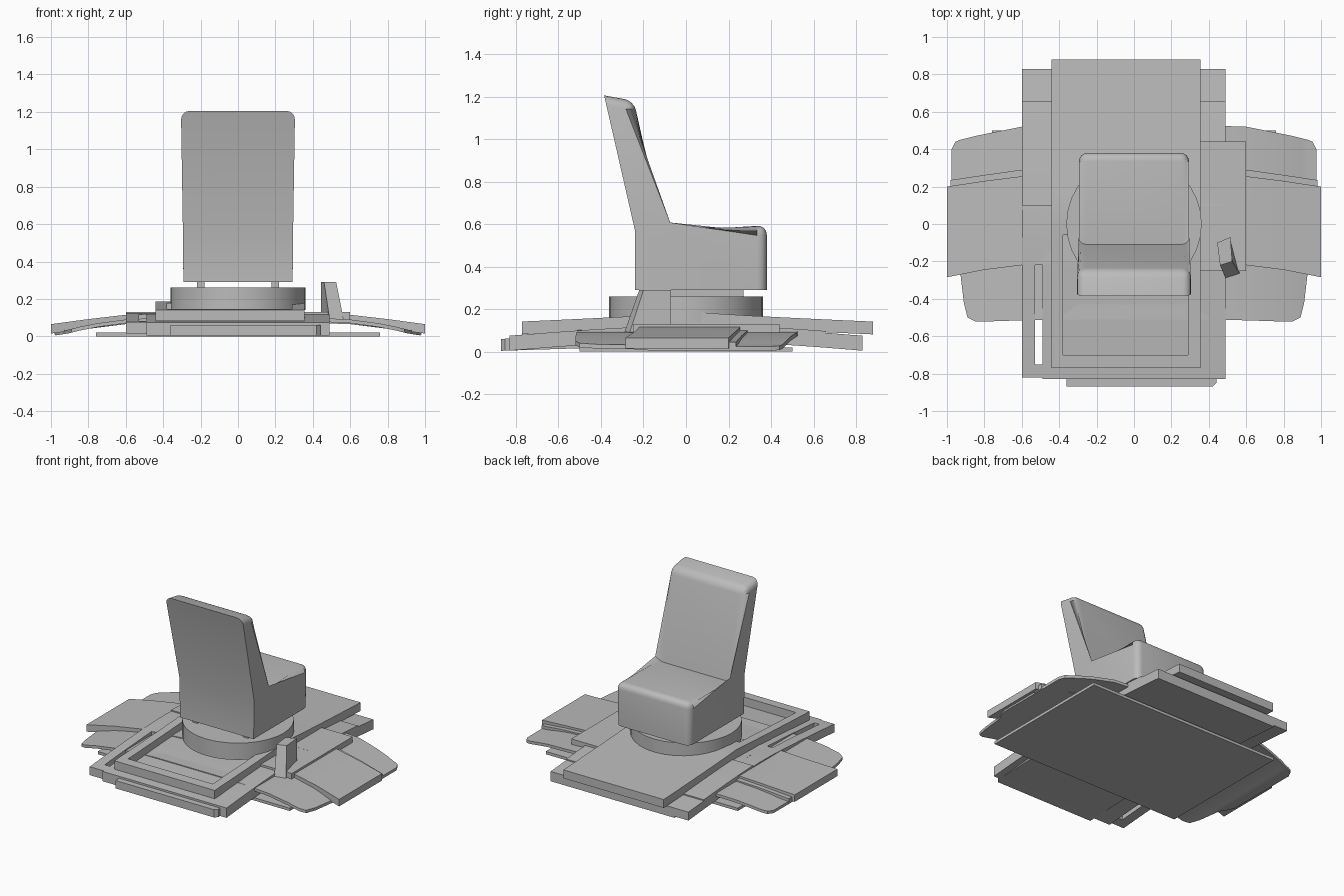
import bpy, bmesh, math

cube = bpy.data.objects.get("Cube")
if cube:
    bpy.data.objects.remove(cube, do_unlink=True)

grey = bpy.data.materials.new("plain grey")
grey.use_nodes = True
grey.diffuse_color = (0.5, 0.5, 0.5, 1)
grey.node_tree.nodes["Principled BSDF"].inputs["Base Color"].default_value = (0.5, 0.5, 0.5, 1)


def finish(name, bm, smooth=False):
    bmesh.ops.recalc_face_normals(bm, faces=bm.faces)
    mesh = bpy.data.meshes.new(name)
    bm.to_mesh(mesh)
    bm.free()
    obj = bpy.data.objects.new(name, mesh)
    bpy.context.collection.objects.link(obj)
    mesh.materials.append(grey)
    if smooth:
        bpy.ops.object.select_all(action='DESELECT')
        obj.select_set(True)
        bpy.context.view_layer.objects.active = obj
        bpy.ops.object.shade_smooth_by_angle(angle=math.radians(35))
    return obj


def slab(name, stations, thick, along_y=False):
    """Loft a bent plate through (position, low edge, high edge, top height)."""
    bm = bmesh.new()
    rings = []
    for t, lo, hi, top in stations:
        corners = [(lo, top - thick), (hi, top - thick), (hi, top), (lo, top)]
        rings.append([bm.verts.new((w, t, z) if along_y else (t, w, z)) for w, z in corners])
    for a, b in zip(rings, rings[1:]):
        for i in range(4):
            j = (i + 1) % 4
            bm.faces.new((a[i], a[j], b[j], b[i]))
    bm.faces.new(rings[0])
    bm.faces.new(rings[-1])
    return finish(name, bm, True)


def bent_plate(name, x0, x1, y0, y1, height, thick, steps=8):
    ys = [y0 + (y1 - y0) * i / steps for i in range(steps + 1)]
    return slab(name, [(y, x0, x1, height(y)) for y in ys], thick, True)


def box(name, x0, x1, y0, y1, z0, z1):
    return slab(name, [(x0, y0, y1, z1), (x1, y0, y1, z1)], z1 - z0)


def mirrored(half):
    """Half stations run from the centre outward on +x."""
    return [(-x, a, b, z) for x, a, b, z in reversed(half)] + half


# Flat base and the wide bowed wings
box("base_plate", -0.76, 0.76, -0.5, 0.5, 0.0, 0.02)
slab("lower_wing", mirrored([
    (0.3, -0.51, 0.53, 0.105), (0.6, -0.515, 0.52, 0.09), (0.75, -0.52, 0.49, 0.07),
    (0.85, -0.52, 0.47, 0.05), (0.89, -0.5, 0.46, 0.04), (0.91, -0.42, 0.455, 0.035),
    (0.93, -0.25, 0.45, 0.032), (0.955, -0.2, 0.44, 0.028), (0.975, -0.15, 0.4, 0.025)]), 0.02)
slab("upper_wing", mirrored([
    (0.3, -0.2, 0.27, 0.125), (0.6, -0.22, 0.255, 0.115), (0.8, -0.245, 0.23, 0.092),
    (1.0, -0.285, 0.2, 0.065)]), 0.05)
# Thin sloping lip along the rear of the upper wing
slab("wing_lip", mirrored([
    (0.3, 0.2, 0.31, 0.115), (0.6, 0.2, 0.29, 0.1), (0.8, 0.18, 0.262, 0.075),
    (0.98, 0.16, 0.235, 0.045)]), 0.035)


# Lower deck: an arched plate with a slot beside its right rail
def deck_height(y):
    return 0.125 - 0.05 * (abs(y) / 0.83) ** 1.4


def top_height(y):
    return 0.187 - 0.045 * (abs(y - 0.05) / 0.82) ** 0.8


bent_plate("lower_deck", -0.49, 0.49, -0.83, 0.83, deck_height, 0.07)
bent_plate("deck_rail", -0.6, -0.53, -0.82, -0.22, deck_height, 0.06)
bent_plate("deck_rail_front", -0.53, -0.49, -0.82, -0.75, deck_height, 0.06, 1)
bent_plate("deck_rail_rear", -0.6, -0.49, -0.22, 0.83, deck_height, 0.06)
bent_plate("deck_step", -0.6, 0.49, 0.1, 0.655, lambda y: deck_height(y) + 0.008, 0.03)
box("side_plate", 0.35, 0.6, -0.25, 0.44, 0.09, 0.13)

# Front tongue with small chamfered corners
slab("front_tongue", [(-0.87, -0.36, 0.42, 0.06), (-0.85, -0.36, 0.44, 0.061),
                      (-0.4, -0.36, 0.44, 0.075)], 0.056, True)

# Upper deck: solid rear and an open front frame
bent_plate("upper_deck", -0.44, 0.355, -0.06, 0.88, top_height, 0.06)
for name, x0, x1 in (("frame_right_rail", -0.44, -0.38), ("frame_left_rail", 0.29, 0.355)):
    bent_plate(name, x0, x1, -0.77, -0.06, top_height, 0.06)
bent_plate("frame_front_rail", -0.38, 0.29, -0.77, -0.7, top_height, 0.06, 1)

# Swivel drum and the rails under the seat
bm = bmesh.new()
bmesh.ops.create_cone(bm, cap_ends=True, segments=32, radius1=0.362, radius2=0.362, depth=0.12)
bmesh.ops.translate(bm, verts=bm.verts, vec=(0, 0, 0.2))
finish("swivel_drum", bm, True)
for side, name in ((-1, "right_seat_rail"), (1, "left_seat_rail")):
    box(name, side * 0.2 - 0.02, side * 0.2 + 0.02, -0.2, 0.27, 0.25, 0.3)

# Lever: a tapered, slightly turned block
bm = bmesh.new()
low = [(0.445, -0.10), (0.515, -0.07), (0.565, -0.265), (0.49, -0.29)]
high = [(0.445, -0.10), (0.515, -0.07), (0.525, -0.2), (0.46, -0.22)]
a = [bm.verts.new((x, y, 0.09)) for x, y in low]
b = [bm.verts.new((x, y, 0.29)) for x, y in high]
bm.faces.new(a)
bm.faces.new(b)
for i in range(4):
    j = (i + 1) % 4
    bm.faces.new((a[i], a[j], b[j], b[i]))
finish("lever", bm)

# Seat: side profile with rounded front and top edges
profile = [(-0.24, 0.29), (0.38, 0.29), (0.38, 0.595), (-0.11, 0.56),
           (-0.245, 1.18), (-0.385, 1.205), (-0.24, 0.57)]
bm = bmesh.new()
sides = [[bm.verts.new((s * (0.292 + 0.016 * max(0, z - 0.4)), y, z)) for y, z in profile]
         for s in (-1, 1)]
n = len(profile)
for i in range(n):
    j = (i + 1) % n
    bm.faces.new((sides[0][i], sides[0][j], sides[1][j], sides[1][i]))
for ring in sides:
    bm.faces.new(ring)
round_edges = [bm.edges.get((sides[0][i], sides[1][i])) for i in (2, 4)]
for ring in sides:
    round_edges += [bm.edges.get((ring[i], ring[i + 1])) for i in range(1, 5)]
bmesh.ops.bevel(bm, geom=round_edges, offset=0.045, segments=4, profile=0.5, affect='EDGES')
finish("seat", bm, True)
